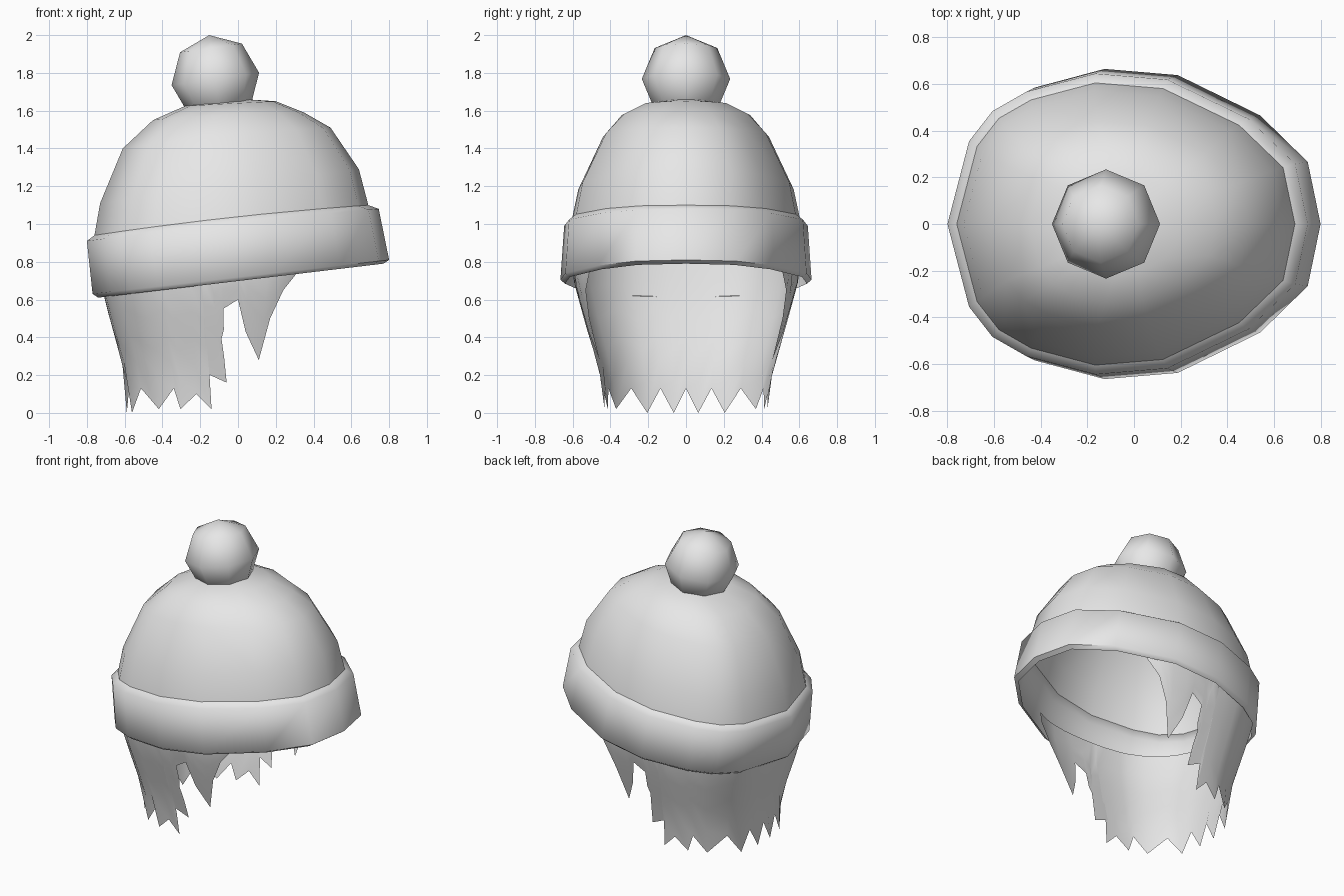
import bpy, bmesh, math
from mathutils import Matrix

if "Cube" in bpy.data.objects:
    bpy.data.objects.remove(bpy.data.objects["Cube"])

grey = bpy.data.materials.new("light_grey")
grey.diffuse_color = (0.8, 0.8, 0.8, 1)
grey.use_nodes = True
grey.node_tree.nodes["Principled BSDF"].inputs["Base Color"].default_value = grey.diffuse_color


def finish(name, bm, angle=60):
    bmesh.ops.recalc_face_normals(bm, faces=bm.faces)
    mesh = bpy.data.meshes.new(name)
    bm.to_mesh(mesh)
    bm.free()
    mesh.materials.append(grey)
    ob = bpy.data.objects.new(name, mesh)
    bpy.context.collection.objects.link(ob)
    bpy.ops.object.select_all(action='DESELECT')
    ob.select_set(True)
    bpy.context.view_layer.objects.active = ob
    bpy.ops.object.shade_smooth_by_angle(angle=math.radians(angle))
    return ob


# Half outline of the hat seen from above, normalised to -1..1 and 0..1
HALF = [(-1, 0), (-.88, .55), (-.75, .75), (-.56, .88), (-.18, 1),
        (.22, .96), (.67, .7), (.93, .4), (1, 0)]
OUTLINE = HALF + [(u, -v) for u, v in HALF[-2:0:-1]]


def ring(bm, x0, x1, half_y, z0, z1, bulge=0):
    """Tilted hat ring between the back point (x0, z0) and face point (x1, z1)."""
    return [bm.verts.new((x0 + (x1 - x0) * (u + 1) / 2, v * half_y,
                          z0 + (z1 - z0) * (u + 1) / 2 + bulge * (1 - u * u)))
            for u, v in OUTLINE]


def loft(bm, rings):
    for a, b in zip(rings, rings[1:]):
        n = len(a)
        for i in range(n):
            j = (i + 1) % n
            bm.faces.new((a[i], a[j], b[j], b[i]))


# Knitted dome
bm = bmesh.new()
rings = [ring(bm, *r) for r in [
    (-.76, .69, .605, .94, 1.10, .015),
    (-.73, .64, .57, 1.11, 1.29),
    (-.61, .49, .44, 1.40, 1.51, .015),
    (-.45, .35, .34, 1.55, 1.59, .01),
    (-.28, .20, .22, 1.625, 1.65)]]
loft(bm, rings)
apex = bm.verts.new((-.03, 0, 1.665))
top = rings[-1]
for i in range(len(top)):
    bm.faces.new((top[i], top[(i + 1) % len(top)], apex))
finish("hat_dome", bm)

# Folded band with a narrow lip below
bm = bmesh.new()
loft(bm, [ring(bm, *r) for r in [
    (-.76, .69, .605, .94, 1.10, .015),
    (-.80, .745, .645, .91, 1.08, .01),
    (-.77, .80, .665, .63, .81),
    (-.74, .77, .64, .61, .79)]])
finish("hat_band", bm)

# Pompom, leaning slightly backwards
bm = bmesh.new()
bmesh.ops.create_uvsphere(
    bm, u_segments=8, v_segments=4, radius=.234,
    matrix=Matrix.Translation((-.12, 0, 1.768)) @ Matrix.Rotation(math.radians(-8), 4, 'Y'))
finish("pompom", bm)

# Hair: a curved sheet with a jagged lower edge, open at the face
CX, K, TOP, ROWS = -.1, 2.6, .82, 5
SIZES = [(0, .49, .43), (.14, .485, .44), (.3, .52, .48),
         (.46, .57, .53), (.7, .63, .595), (.82, .65, .6)]


def size(z):
    for (z0, a0, b0), (z1, a1, b1) in zip(SIZES, SIZES[1:]):
        if z <= z1:
            f = (z - z0) / (z1 - z0)
            return a0 + (a1 - a0) * f, b0 + (b1 - b0) * f
    return SIZES[-1][1:]


def surface(t, z):
    a, b = size(z)
    c = math.cos(t)
    return (CX - a * math.copysign(abs(c) ** (2 / K), c),
            b * abs(math.sin(t)) ** (2 / K) if t > 0 else 0, z)


# Back teeth as (y, z), then side teeth and front lock as (x, z)
back = [(0, .13), (.065, 0), (.135, .13), (.205, 0), (.29, .13), (.37, .02)]
side = [(-.34, .13), (-.305, .02), (-.22, .1), (-.14, .02), (-.17, .21),
        (-.06, .16), (-.1, .34), (-.075, .44), (-.08, .55), (0, .6),
        (.04, .43), (.11, .28), (.17, .5), (.24, .65), (.32, .75)]
edge = [(math.asin((y / size(z)[1]) ** (K / 2)), z) for y, z in back]
for x, z in side:
    q = (CX - x) / size(z)[0]
    edge.append((math.acos(math.copysign(abs(q) ** (K / 2), q)), z))
tops = [t for t, z in edge]
for i in range(len(tops) - 2, 0, -1):
    tops[i] = min(tops[i], tops[i + 1] - .02)

bm = bmesh.new()
columns = []
for (t, z), tt in zip(edge, tops):
    columns.append([surface(t + (tt - t) * k / ROWS, z + (TOP - z) * k / ROWS)
                    for k in range(ROWS + 1)])
mirrored = [[(x, -y, z) for x, y, z in col] for col in columns[:0:-1]]
grid = [[bm.verts.new(p) for p in col] for col in mirrored + columns]
for a, b in zip(grid, grid[1:]):
    for k in range(ROWS):
        bm.faces.new((a[k], b[k], b[k + 1], a[k + 1]))
finish("hair", bm)
